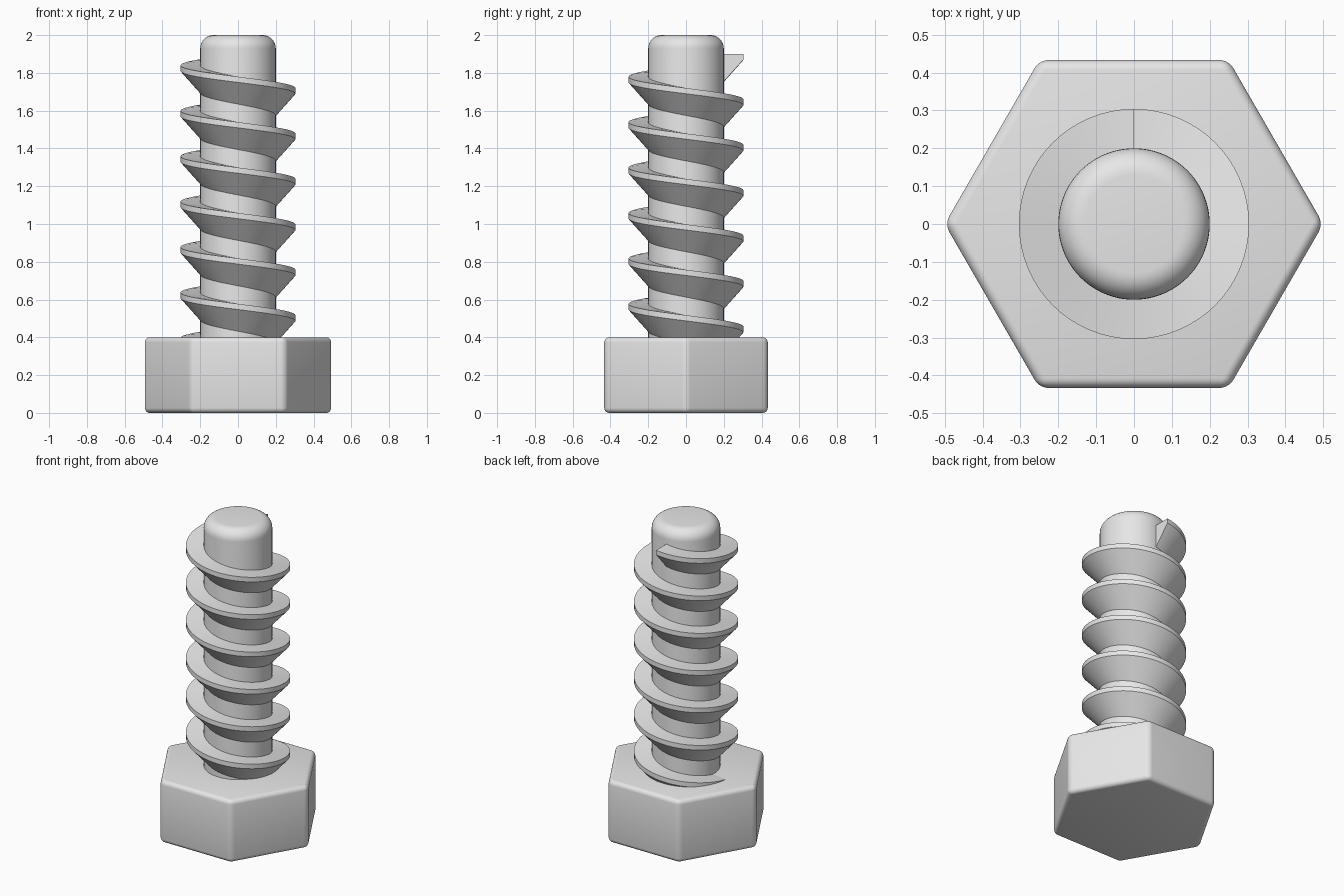
import bpy, bmesh
from math import sin, cos, pi, radians

if "Cube" in bpy.data.objects:
    bpy.data.objects.remove(bpy.data.objects["Cube"], do_unlink=True)

HEAD_TOP, SHANK_R, SHANK_TOP = 0.4, 0.2, 2.0
PITCH, TURNS, STEPS, THREAD_TOP = 0.2405, 6.5, 64, 1.9

steel = bpy.data.materials.new("grey steel")
steel.use_nodes = True
steel.diffuse_color = (0.8, 0.8, 0.8, 1)
steel.node_tree.nodes["Principled BSDF"].inputs["Base Color"].default_value = (0.8, 0.8, 0.8, 1)


def finish(obj, angle):
    """Give a part its material and smooth shading with sharp edges kept."""
    obj.data.materials.append(steel)
    bpy.ops.object.select_all(action='DESELECT')
    obj.select_set(True)
    bpy.context.view_layer.objects.active = obj
    bpy.ops.object.shade_smooth_by_angle(angle=radians(angle))


def prism(name, sides, radius, bottom, top, turn=0.0):
    bpy.ops.mesh.primitive_cylinder_add(
        vertices=sides, radius=radius, depth=top - bottom,
        location=(0, 0, (top + bottom) / 2), rotation=(0, 0, turn))
    obj = bpy.context.object
    obj.name = name
    bpy.ops.object.transform_apply(location=True, rotation=True, scale=True)
    return obj


def round_edges(obj, edge_test, width, segments):
    bm = bmesh.new()
    bm.from_mesh(obj.data)
    bmesh.ops.bevel(bm, geom=[e for e in bm.edges if edge_test(e)], offset=width,
                    segments=segments, profile=0.5, affect='EDGES')
    bm.to_mesh(obj.data)
    bm.free()


# Hexagonal head with every edge rounded, corners on the x axis
head = prism("hex_head", 6, 0.5, 0, HEAD_TOP, pi / 6)
round_edges(head, lambda e: True, 0.026, 5)
finish(head, 30)

# Shank with a rounded tip
shank = prism("shank", 96, SHANK_R, HEAD_TOP - 0.1, SHANK_TOP)
round_edges(shank, lambda e: all(v.co.z > SHANK_TOP - 0.01 for v in e.verts), 0.07, 8)
finish(shank, 30)

# Thread: flat-topped wedge section (radius, height) swept down a helix from the back
section = [(0.19, 0), (0.304, 0), (0.304, -0.03), (0.19, -0.156)]
bm = bmesh.new()
rings = []
for i in range(int(TURNS * STEPS) + 1):
    a = pi / 2 + 2 * pi * i / STEPS
    z = THREAD_TOP - PITCH * i / STEPS
    rings.append([bm.verts.new((r * cos(a), r * sin(a), z + h)) for r, h in section])
for upper, lower in zip(rings, rings[1:]):
    for k in range(4):
        n = (k + 1) % 4
        bm.faces.new((upper[k], upper[n], lower[n], lower[k]))
bm.faces.new(rings[0])
bm.faces.new(rings[-1])
bmesh.ops.recalc_face_normals(bm, faces=bm.faces[:])
mesh = bpy.data.meshes.new("thread")
bm.to_mesh(mesh)
bm.free()
thread = bpy.data.objects.new("thread", mesh)
bpy.context.collection.objects.link(thread)
finish(thread, 30)
